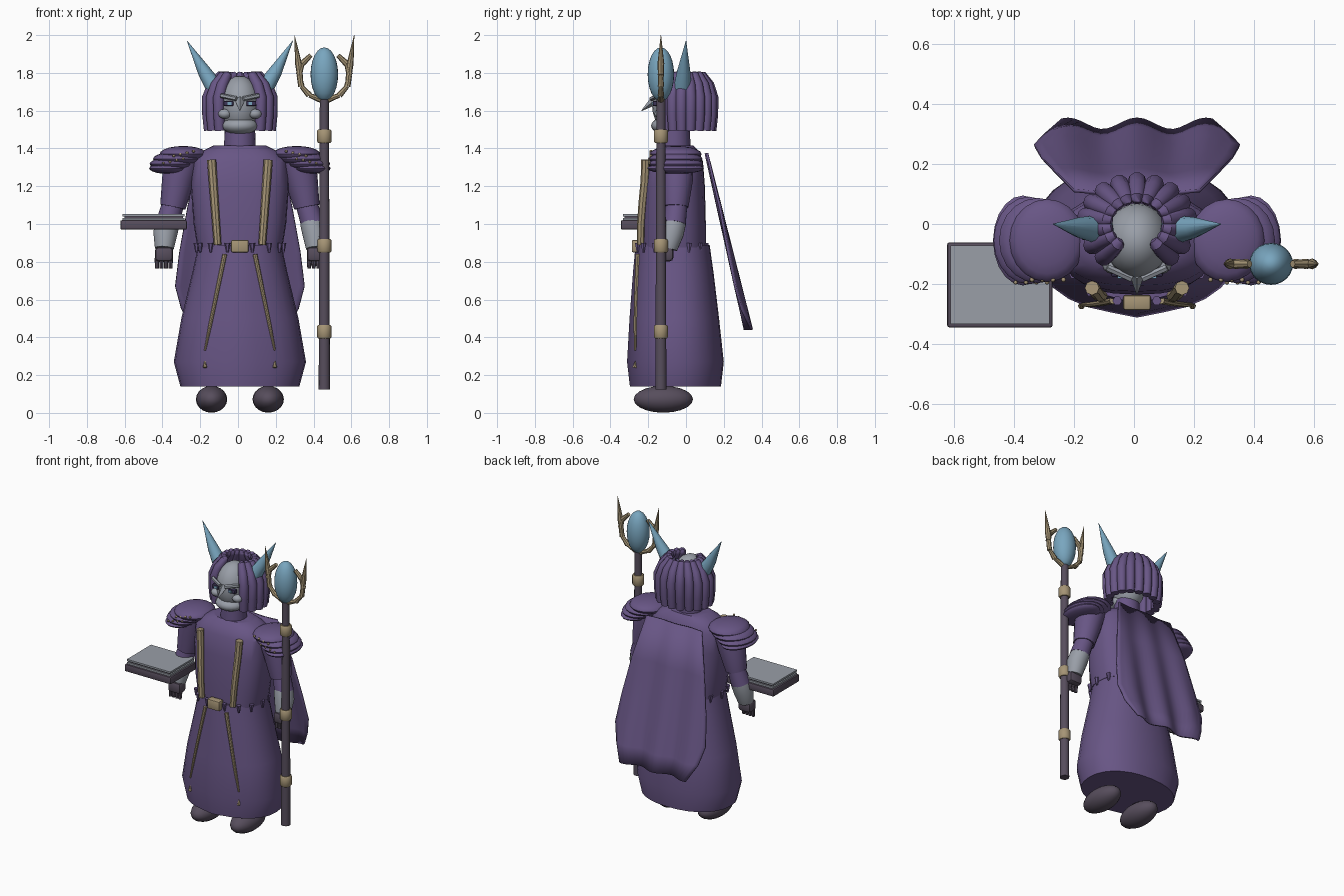
import bpy, bmesh, math
from mathutils import Vector, Matrix

if "Cube" in bpy.data.objects:
    bpy.data.objects.remove(bpy.data.objects["Cube"])

CX = 0.01  # body centre line


def material(name, rgb):
    m = bpy.data.materials.new(name)
    m.diffuse_color = (*rgb, 1)
    m.use_nodes = True
    m.node_tree.nodes["Principled BSDF"].inputs["Base Color"].default_value = m.diffuse_color
    return m


PURPLE = material("purple cloth", (0.138, 0.092, 0.235))
DARK = material("dark mauve", (0.095, 0.075, 0.108))
GREY = material("pale grey", (0.32, 0.345, 0.39))
BLUE = material("light blue", (0.19, 0.38, 0.52))
GOLD = material("dull gold", (0.38, 0.30, 0.18))
INK = material("dark violet", (0.045, 0.035, 0.09))


def finish(name, bm, mat, angle=40):
    bmesh.ops.recalc_face_normals(bm, faces=bm.faces)
    me = bpy.data.meshes.new(name)
    bm.to_mesh(me)
    bm.free()
    me.materials.append(mat)
    me.shade_smooth()
    me.set_sharp_from_angle(angle=math.radians(angle))
    ob = bpy.data.objects.new(name, me)
    bpy.context.collection.objects.link(ob)
    return ob


def loft(name, rings, mat, angle=40):
    bm = bmesh.new()
    vs = [[bm.verts.new(p) for p in r] for r in rings]
    n = len(vs[0])
    for a, b in zip(vs, vs[1:]):
        for i in range(n):
            bm.faces.new((a[i], a[(i + 1) % n], b[(i + 1) % n], b[i]))
    bm.faces.new(vs[0])
    bm.faces.new(vs[-1])
    return finish(name, bm, mat, angle)


def tube(name, pts, radii, mat, sides=10):
    pts = [Vector(p) for p in pts]
    rings = []
    for i, p in enumerate(pts):
        d = (pts[min(i + 1, len(pts) - 1)] - pts[max(i - 1, 0)]).normalized()
        ref = Vector((0, 1, 0)) if abs(d.y) < 0.8 else Vector((1, 0, 0))
        u = d.cross(ref).normalized()
        v = d.cross(u)
        rings.append([p + radii[i] * (u * math.cos(t) + v * math.sin(t))
                      for t in (math.tau * k / sides for k in range(sides))])
    return loft(name, rings, mat)


def ball(name, c, r, mat, seg=20):
    bm = bmesh.new()
    bmesh.ops.create_uvsphere(bm, u_segments=seg, v_segments=max(6, seg // 2), radius=1,
                              matrix=Matrix.Translation(c) @ Matrix.Diagonal((*r, 1)))
    return finish(name, bm, mat)


def box(name, c, size, mat, bevel=0.0):
    bm = bmesh.new()
    bmesh.ops.create_cube(bm, size=1, matrix=Matrix.Translation(c) @ Matrix.Diagonal((*size, 1)))
    if bevel:
        bmesh.ops.bevel(bm, geom=bm.edges[:], offset=bevel, segments=2, affect='EDGES', profile=0.5)
    return finish(name, bm, mat)


# Garment profiles: height, half width, front y, back y
SKIRT = [(.14, .315, -.285, .185), (.27, .35, -.30, .20), (.5, .31, -.287, .175),
         (.75, .25, -.268, .145), (.89, .22, -.255, .125)]
TORSO = [(.875, .225, -.235, .105), (1.0, .245, -.235, .105), (1.2, .26, -.225, .10),
         (1.33, .255, -.205, .09), (1.385, .20, -.175, .07), (1.415, .14, -.14, .04)]


def section(row, power, ridge=0.0, n=28):
    z, w, f, b = row
    pts = []
    for k in range(n):
        t = math.tau * k / n
        c, s = math.cos(t), math.sin(t)
        x = math.copysign(abs(c) ** (2 / power), c) * w
        y = (f + b) / 2 + math.copysign(abs(s) ** (2 / power), s) * (b - f) / 2
        pts.append((CX + x, y - (ridge if s < -0.999 else 0), z))
    return pts


def front_y(rows, power, x, z):
    for a, b in zip(rows, rows[1:]):
        if a[0] <= z <= b[0]:
            t = (z - a[0]) / (b[0] - a[0])
            _, w, f, k = [p + (q - p) * t for p, q in zip(a, b)]
            return (f + k) / 2 - (k - f) / 2 * (1 - (x / w) ** power) ** (1 / power)


loft("skirt", [section(r, 2.2, .012) for r in SKIRT], PURPLE, 35)
loft("torso", [section(r, 2.6) for r in TORSO], PURPLE, 35)
tube("neck", [(CX, -.06, 1.38), (CX, -.06, 1.52)], [.085, .08], PURPLE, 16)

# Ragged hem under the waist
for k, (x, y, z) in enumerate(section((.875, .23, -.26, .11), 2.4, 0, 14)):
    tube(f"hem_tag_{k}", [(x, y, .90), (x, y, .85)], [.016, .006], PURPLE, 6)
box("belt_buckle", (CX, -.262, .883), (.092, .05, .066), GOLD, .008)

# Cape with three folds, widest below the middle
CAPE = [(1.375, .21), (1.1, .275), (.85, .32), (.67, .342), (.55, .31), (.44, .25)]
bm = bmesh.new()
grid = []
for z, w in CAPE:
    t = (1.375 - z) / .935
    row = []
    for k in range(25):
        x = w * (k / 12 - 1)
        y = .108 + .222 * t + (.004 + .015 * t) * math.cos(math.tau * x / .23)
        row.append(bm.verts.new((CX + x, y, z)))
    grid.append(row)
for a, b in zip(grid, grid[1:]):
    for k in range(24):
        bm.faces.new((a[k], a[k + 1], b[k + 1], b[k]))
cape = finish("cape", bm, PURPLE)
solid = cape.modifiers.new("thickness", 'SOLIDIFY')
solid.thickness = .012
solid.offset = 0

# Head and face
ball("head", (CX, -.055, 1.63), (.108, .125, .155), GREY, 24)
ball("chin", (CX, -.10, 1.52), (.095, .085, .047), GREY)
tube("nose", [(CX, -.165, 1.655), (CX, -.235, 1.60)], [.026, .002], GREY, 4)
for s, side in ((-1, "left"), (1, "right")):
    def X(x):
        return CX + s * x

    ball(f"{side}_cheek", (X(.08), -.135, 1.583), (.036, .032, .026), GREY, 12)
    tube(f"{side}_brow", [(X(.018), -.182, 1.663), (X(.10), -.145, 1.68)], [.013, .012], GREY, 6)
    box(f"{side}_eye", (X(.06), -.16, 1.638), (.052, .03, .026), INK, .004)
    box(f"{side}_pupil", (X(.055), -.177, 1.638), (.02, .008, .014), BLUE)
    tube(f"{side}_horn", [(X(.12), -.02, 1.70), (X(.19), -.012, 1.81), (X(.28), 0, 1.97)],
         [.05, .035, .001], BLUE, 12)

    # Layered shoulder guard with studs
    for k, (x, z, rx, rz) in enumerate([(.30, 1.37, .125, .043), (.33, 1.345, .13, .038),
                                        (.36, 1.318, .118, .035), (.38, 1.295, .10, .03)]):
        ball(f"{side}_shoulder_plate_{k}", (X(x), -.055, z), (rx, .138 + .004 * k, rz), PURPLE)
    for k in range(4):
        ball(f"{side}_stud_{k}", (X(.245 + .035 * k), -.186, 1.385 - .008 * k),
             (.008, .008, .008), GOLD, 8)
        ball(f"{side}_low_stud_{k}", (X(.30 + .035 * k), -.195, 1.345 - .008 * k),
             (.007, .007, .007), GOLD, 8)

    # Arm, cuff, hand and fingers
    tube(f"{side}_sleeve", [(X(.29), -.055, 1.35), (X(.325), -.05, 1.24), (X(.355), -.055, 1.09)],
         [.09, .088, .068], PURPLE, 16)
    tube(f"{side}_cuff", [(X(.355), -.05, 1.10), (X(.385), -.062, 1.0)], [.058, .062], PURPLE, 14)
    tube(f"{side}_forearm", [(X(.38), -.06, 1.01), (X(.395), -.075, .95), (X(.40), -.095, .87)],
         [.062, .064, .05], GREY, 14)
    box(f"{side}_hand", (X(.402), -.105, .84), (.095, .075, .075), DARK, .018)
    for k in range(4):
        tube(f"{side}_finger_{k}", [(X(.367 + .024 * k), -.115, .82), (X(.367 + .024 * k), -.12, .765)],
             [.013, .010], DARK, 8)

    # Chest straps, skirt ribbons and their drops
    pts = []
    for t in (0, .25, .5, .75, 1):
        x, z = .15 - .032 * t, 1.34 - .45 * t
        pts.append((X(x), min(front_y(TORSO, 2.6, x, z), -.205) - .008 - .01 * t, z))
    tube(f"{side}_chest_strap", pts, [.024, .023, .022, .021, .02], GOLD, 8)
    pts = []
    for t in (0, .25, .5, .75, 1):
        x, z = .08 + .105 * t, .84 - .51 * t
        pts.append((X(x), front_y(SKIRT, 2.2, x, z) - .004, z))
    tube(f"{side}_skirt_ribbon", pts, [.012, .011, .01, .009, .005], GOLD, 8)
    y = front_y(SKIRT, 2.2, .185, .25)
    tube(f"{side}_ribbon_drop", [(X(.185), y, .275), (X(.185), y - .006, .24)], [.003, .012], GOLD, 6)
    ball(f"{side}_foot", (X(.15), -.12, .072), (.083, .157, .071), DARK)

# Hair locks in a horseshoe open at the face
for k in range(15):
    a = math.radians(-50 + 20 * k)
    c, s = math.cos(a), math.sin(a)
    path = [(.085, .07, 1.795), (.10, .085, 1.79), (.145, .122, 1.735), (.172, .142, 1.67),
            (.172, .142, 1.58), (.166, .135, 1.495)]
    tube(f"hair_lock_{k}", [(CX + rx * c, ry * s, z) for rx, ry, z in path],
         [.012, .024, .030, .031, .030, .027], PURPLE, 10)

# Book held out on the left
BX, BY = -.447, -.203
box("book_cover", (BX, BY, .995), (.352, .284, .05), DARK, .008)
box("lower_pages", (BX, BY, 1.024), (.33, .262, .016), GREY)
box("page_core", (BX, BY, 1.035), (.31, .245, .02), DARK)
box("upper_pages", (BX, BY, 1.046), (.33, .262, .012), GREY)

# Staff with bands, orb and claw ring
SX, SY = .457, -.133
tube("staff", [(SX, SY, .125), (SX, SY, 1.67)], [.030, .024], DARK, 14)
for k, z in enumerate((.43, .885, 1.465)):
    tube(f"staff_band_{k}", [(SX, SY, z - .036), (SX, SY, z - .028), (SX, SY, z + .028), (SX, SY, z + .036)],
         [.032, .038, .038, .032], GOLD, 14)
ball("staff_orb", (SX, SY, 1.792), (.073, .07, .143), BLUE, 24)
for s, side in ((-1, "left"), (1, "right")):
    ring = [(SX + s * .135 * math.cos(a), SY, 1.785 + .128 * math.sin(a))
            for a in (math.radians(-82 + 28 * k) for k in range(6))]
    for k, (p, q) in enumerate(zip(ring, ring[1:])):
        tube(f"{side}_ring_piece_{k}", [p, q], [.017, .012], GOLD, 8)
    tube(f"{side}_ring_spike", [(SX + s * .125, SY, 1.75), (SX + s * .137, SY, 1.85),
                               (SX + s * .158, SY, 2.0)], [.014, .018, .001], GOLD, 8)
